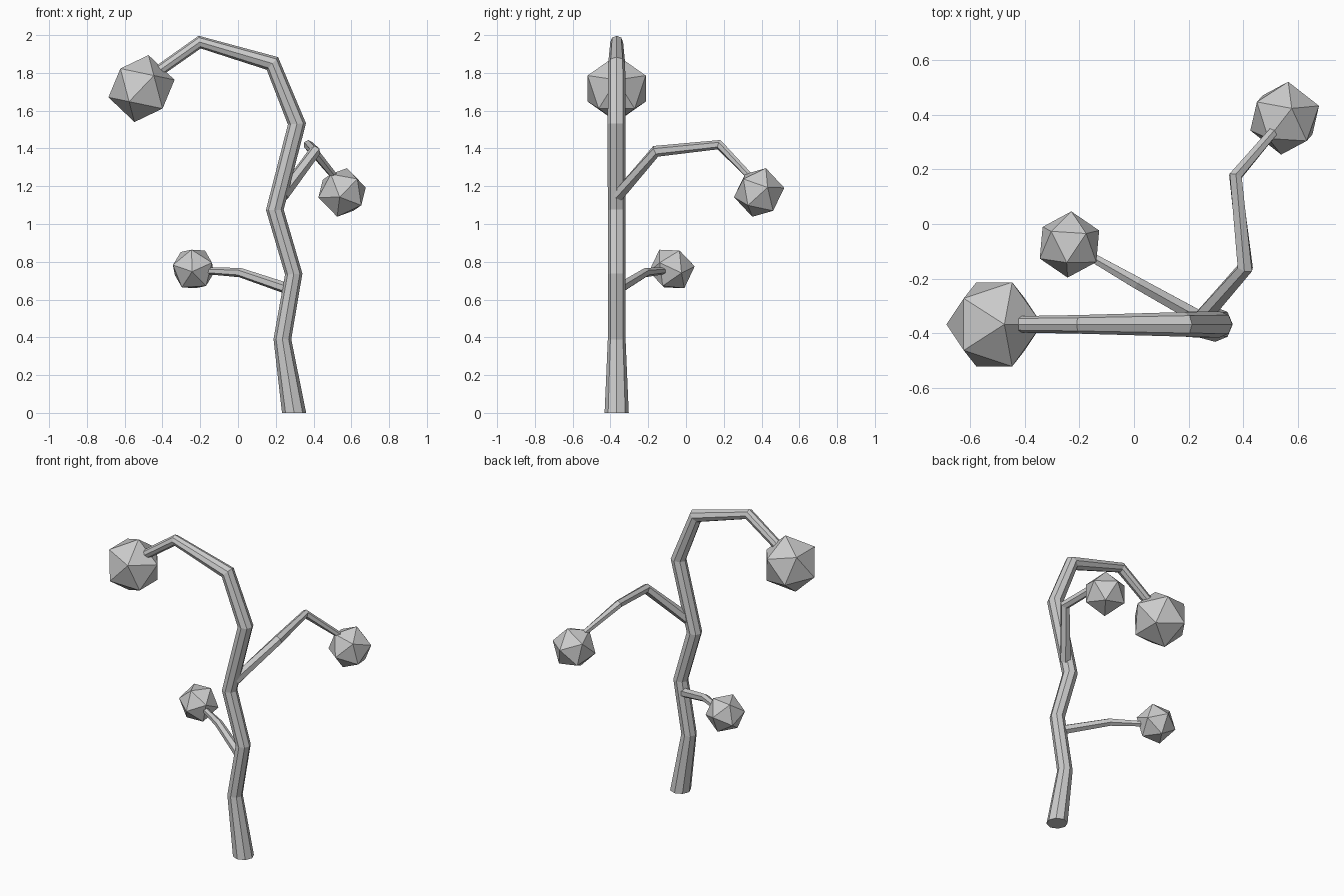
import bpy, bmesh, math
from mathutils import Vector, Matrix

cube = bpy.data.objects.get("Cube")
if cube:
    bpy.data.objects.remove(cube, do_unlink=True)

grey = bpy.data.materials.new("plain_grey")
grey.use_nodes = True
colour = (0.6, 0.6, 0.6, 1)
grey.diffuse_color = colour
grey.node_tree.nodes["Principled BSDF"].inputs["Base Color"].default_value = colour


def add_object(name, bm):
    bmesh.ops.recalc_face_normals(bm, faces=bm.faces)
    mesh = bpy.data.meshes.new(name)
    bm.to_mesh(mesh)
    bm.free()
    mesh.materials.append(grey)
    obj = bpy.data.objects.new(name, mesh)
    bpy.context.collection.objects.link(obj)
    return obj


def tube(name, path, radii, sides, ref, first=None):
    """Sweep a tapering polygon along a path, with closed ends."""
    pts = [Vector(p) for p in path]
    bm = bmesh.new()
    rings = []
    for i, p in enumerate(pts):
        t = Vector()
        if i > 0:
            t += (p - pts[i - 1]).normalized()
        if i < len(pts) - 1:
            t += (pts[i + 1] - p).normalized()
        if i == 0 and first:
            t = Vector(first)
        t.normalize()
        u = Vector(ref)
        u = (u - t * u.dot(t)).normalized()
        v = t.cross(u)
        angles = [2 * math.pi * k / sides for k in range(sides)]
        rings.append([bm.verts.new(p + radii[i] * (u * math.cos(a) + v * math.sin(a)))
                      for a in angles])
    for a, b in zip(rings, rings[1:]):
        for k in range(sides):
            n = (k + 1) % sides
            bm.faces.new((a[k], a[n], b[n], b[k]))
    bm.faces.new(rings[0])
    bm.faces.new(rings[-1])
    return add_object(name, bm)


def foliage(name, centre, radius, pole, corner):
    """Icosahedron turned so that one vertex faces pole and a neighbour faces corner."""
    z = Vector(pole).normalized()
    x = Vector(corner)
    x = (x - z * x.dot(z)).normalized()
    turn = Matrix((x, z.cross(x), z)).transposed().to_4x4()
    bm = bmesh.new()
    bmesh.ops.create_icosphere(bm, subdivisions=1, radius=radius,
                               matrix=Matrix.Translation(centre) @ turn)
    return add_object(name, bm)


# Bent trunk, arching over to one side
Y = -0.367
trunk_line = [(0.297, 0), (0.235, 0.39), (0.295, 0.735), (0.195, 1.075),
              (0.312, 1.53), (0.182, 1.85), (-0.203, 1.963), (-0.43, 1.803)]
tube("trunk", [(x, Y, z) for x, z in trunk_line],
     [0.064, 0.047, 0.046, 0.047, 0.048, 0.045, 0.034, 0.03],
     8, (0, 1, 0), first=(0, 0, 1))

# Side branches
tube("upper_branch",
     [(0.235, -0.36, 1.15), (0.407, -0.16, 1.385), (0.371, 0.175, 1.42), (0.52, 0.35, 1.24)],
     [0.035, 0.031, 0.026, 0.019], 6, (0, 0, 1))
tube("lower_branch",
     [(0.27, -0.36, 0.655), (0.01, -0.215, 0.743), (-0.165, -0.115, 0.752)],
     [0.03, 0.025, 0.018], 6, (0, 0, 1))

# Foliage clumps on the branch tips
foliage("top_foliage", (-0.511, Y, 1.717), 0.181, (0.037, 0, 0.177), (0.175, 0, 0.05))
foliage("upper_foliage", (0.551, 0.387, 1.167), 0.136,
        (0.026, 0.036, 0.129), (0.013, 0.134, 0.025))
foliage("lower_foliage", (-0.236, -0.075, 0.762), 0.122,
        (-0.01, -0.065, 0.1), (0.055, 0.03, 0.1))
